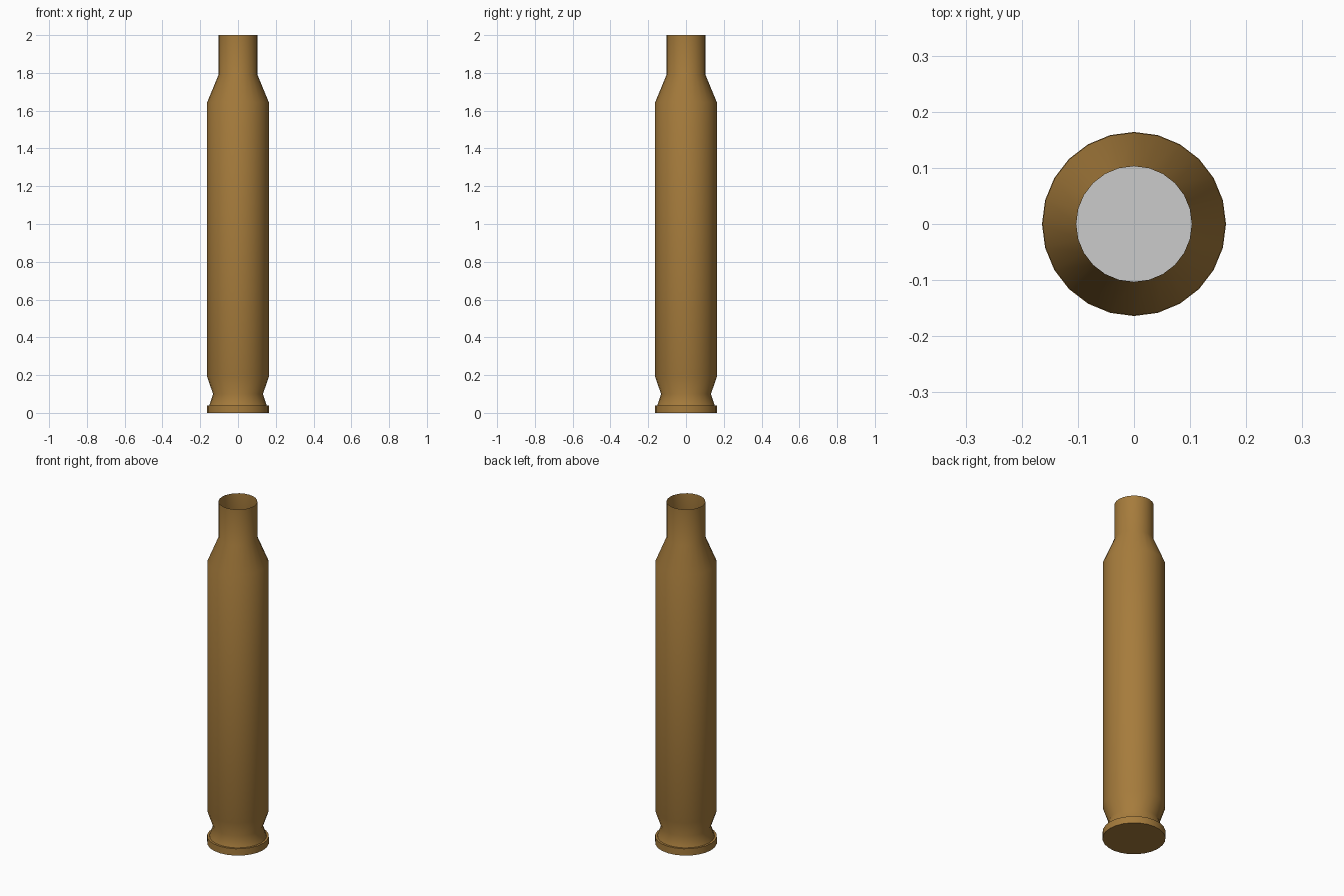
import bpy, bmesh, math

if "Cube" in bpy.data.objects:
    bpy.data.objects.remove(bpy.data.objects["Cube"])

SIDES = 24
brass = bpy.data.materials.new("brass")
brass.diffuse_color = (0.38, 0.20, 0.045, 1)
brass.use_nodes = True
brass.node_tree.nodes["Principled BSDF"].inputs["Base Color"].default_value = brass.diffuse_color


def lathe(name, profile, material=None):
    """Revolve (radius, z) points around z; a zero radius becomes a pole."""
    bm = bmesh.new()
    verts = [bm.verts.new((r, 0, z)) for r, z in profile]
    edges = [bm.edges.new(pair) for pair in zip(verts, verts[1:])]
    bmesh.ops.spin(bm, geom=verts + edges, cent=(0, 0, 0), axis=(0, 0, 1),
                   angle=math.tau, steps=SIDES, use_merge=True)
    bmesh.ops.remove_doubles(bm, verts=bm.verts, dist=1e-5)
    bmesh.ops.recalc_face_normals(bm, faces=bm.faces)
    # the outer side faces away from the axis, the lowest face points down
    low = min(bm.faces, key=lambda f: f.calc_center_median().z)
    if low.normal.z > 0.5:
        bmesh.ops.reverse_faces(bm, faces=bm.faces)
    mesh = bpy.data.meshes.new(name)
    bm.to_mesh(mesh)
    bm.free()
    obj = bpy.data.objects.new(name, mesh)
    bpy.context.collection.objects.link(obj)
    if material:
        mesh.materials.append(material)
    bpy.ops.object.select_all(action='DESELECT')
    obj.select_set(True)
    bpy.context.view_layer.objects.active = obj
    bpy.ops.object.shade_smooth_by_angle(angle=math.radians(40))
    return obj


# Open thin-walled tube: base, rim, groove, body, shoulder and neck
lathe("tube_shell", [(0, 0), (0.164, 0), (0.164, 0.04), (0.152, 0.04),
                     (0.132, 0.10), (0.163, 0.19), (0.163, 1.645),
                     (0.103, 1.79), (0.103, 2.0)], brass)

# Grey floor seen down the open neck
bpy.ops.mesh.primitive_circle_add(vertices=SIDES, radius=0.152,
                                  fill_type='NGON', location=(0, 0, 0.04))
bpy.context.object.name = "inner_floor"
